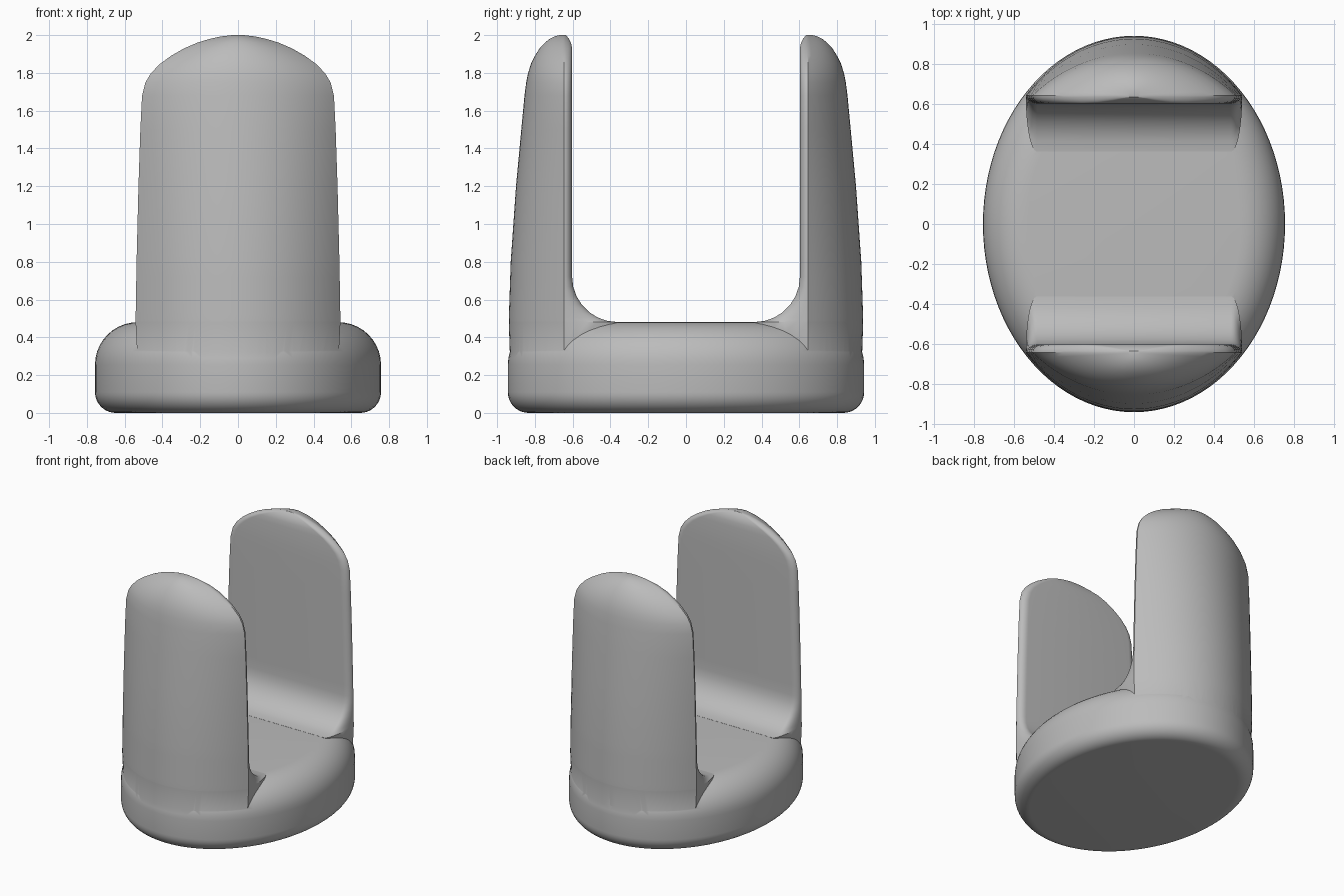
import bpy, bmesh, math

cube = bpy.data.objects.get("Cube")
if cube:
    bpy.data.objects.remove(cube, do_unlink=True)

grey = bpy.data.materials.new("plain grey")
grey.use_nodes = True
colour = (0.5, 0.5, 0.5, 1)
grey.diffuse_color = colour
grey.node_tree.nodes["Principled BSDF"].inputs["Base Color"].default_value = colour

RX, RY = 0.757, 0.943      # footprint radii
FLOOR, INNER, SHOULDER = 0.48, 0.603, 0.645


def loft(name, rings):
    """Skin a stack of rings with equal point counts and cap both ends."""
    bm = bmesh.new()
    rows = [[bm.verts.new(p) for p in ring] for ring in rings]
    n = len(rows[0])
    for a, b in zip(rows, rows[1:]):
        for i in range(n):
            j = (i + 1) % n
            bm.faces.new((a[i], a[j], b[j], b[i]))
    bm.faces.new(rows[0][::-1])
    bm.faces.new(rows[-1])
    bmesh.ops.recalc_face_normals(bm, faces=bm.faces)
    mesh = bpy.data.meshes.new(name)
    bm.to_mesh(mesh)
    bm.free()
    mesh.materials.append(grey)
    obj = bpy.data.objects.new(name, mesh)
    bpy.context.collection.objects.link(obj)
    return obj


def ellipse(inset, z, n=96):
    return [((RX - inset) * math.cos(2 * math.pi * i / n),
             (RY - inset) * math.sin(2 * math.pi * i / n), z) for i in range(n)]


def base_rings():
    """Oval slab with a small bottom round and a large top round."""
    steps = 10
    low, high = 0.11, 0.225
    for i in range(steps + 1):
        a = math.pi / 2 * i / steps
        yield ellipse(low * (1 - math.sin(a)), low * (1 - math.cos(a)))
    for i in range(steps + 1):
        a = math.pi / 2 * i / steps
        yield ellipse(high * (1 - math.cos(a)), FLOOR - high * (1 - math.sin(a)))


def wall_ring(z, outer, half, inner, side):
    """Oval segment with rounded inner corners."""
    radius = half / math.sqrt(1 - (SHOULDER / outer) ** 2)
    start = math.asin(SHOULDER / outer)
    corner = min(0.055, half * 0.4)
    pts = []
    for i in range(33):
        a = start + (math.pi - 2 * start) * i / 32
        pts.append((radius * math.cos(a), outer * math.sin(a)))
    for i in range(1, 8):
        a = math.pi / 2 * i / 7
        pts.append((-half + corner * (1 - math.cos(a)),
                    SHOULDER - (SHOULDER - inner) * math.sin(a)))
    pts += [(-x, y) for x, y in pts[:32:-1]]
    return [(x, side * y, z) for x, y in pts]


# Outer depth and half width of a wall by height
PROFILE = [(0.25, 0.942, 0.545), (0.5, 0.938, 0.542), (0.8, 0.928, 0.537),
           (1.2, 0.9, 0.527), (1.5, 0.872, 0.517), (1.68, 0.855, 0.508),
           (1.75, 0.846, 0.49), (1.8, 0.836, 0.46), (1.85, 0.82, 0.41),
           (1.89, 0.8, 0.355), (1.93, 0.775, 0.285), (1.96, 0.747, 0.215),
           (1.98, 0.722, 0.15), (1.993, 0.695, 0.09), (2.0, 0.67, 0.03)]


def sample(z):
    for a, b in zip(PROFILE, PROFILE[1:]):
        if z <= b[0]:
            t = (z - a[0]) / (b[0] - a[0])
            return [p + (q - p) * t for p, q in zip(a[1:], b[1:])]


def wall_rings(side):
    fillet = 0.24
    # Buried root, then the cove where wall meets floor
    yield wall_ring(0.24, 0.93, 0.53, 0.4, side)
    for i in range(8):
        a = math.pi / 2 * i / 7
        z = FLOOR + fillet * (1 - math.cos(a)) + 0.001
        yield wall_ring(z, *sample(z), INNER - fillet * (1 - math.sin(a)), side)
    # Shaft and rounded crown
    for z, outer, half in PROFILE[2:]:
        lip = max(0, (z - 1.93) / 0.07)
        yield wall_ring(z, outer, half, INNER + 0.033 * lip ** 2, side)


body = loft("cradle_body", base_rings())
for label, side in (("front", -1), ("back", 1)):
    wall = loft(label + "_wall", wall_rings(side))
    union = body.modifiers.new(label + " union", "BOOLEAN")
    union.operation = "UNION"
    union.solver = "EXACT"
    union.object = wall
    bpy.context.view_layer.objects.active = body
    bpy.ops.object.modifier_apply(modifier=union.name)
    bpy.data.objects.remove(wall, do_unlink=True)

bpy.ops.object.select_all(action="DESELECT")
body.select_set(True)
bpy.context.view_layer.objects.active = body
bpy.ops.object.shade_smooth_by_angle(angle=math.radians(35))
